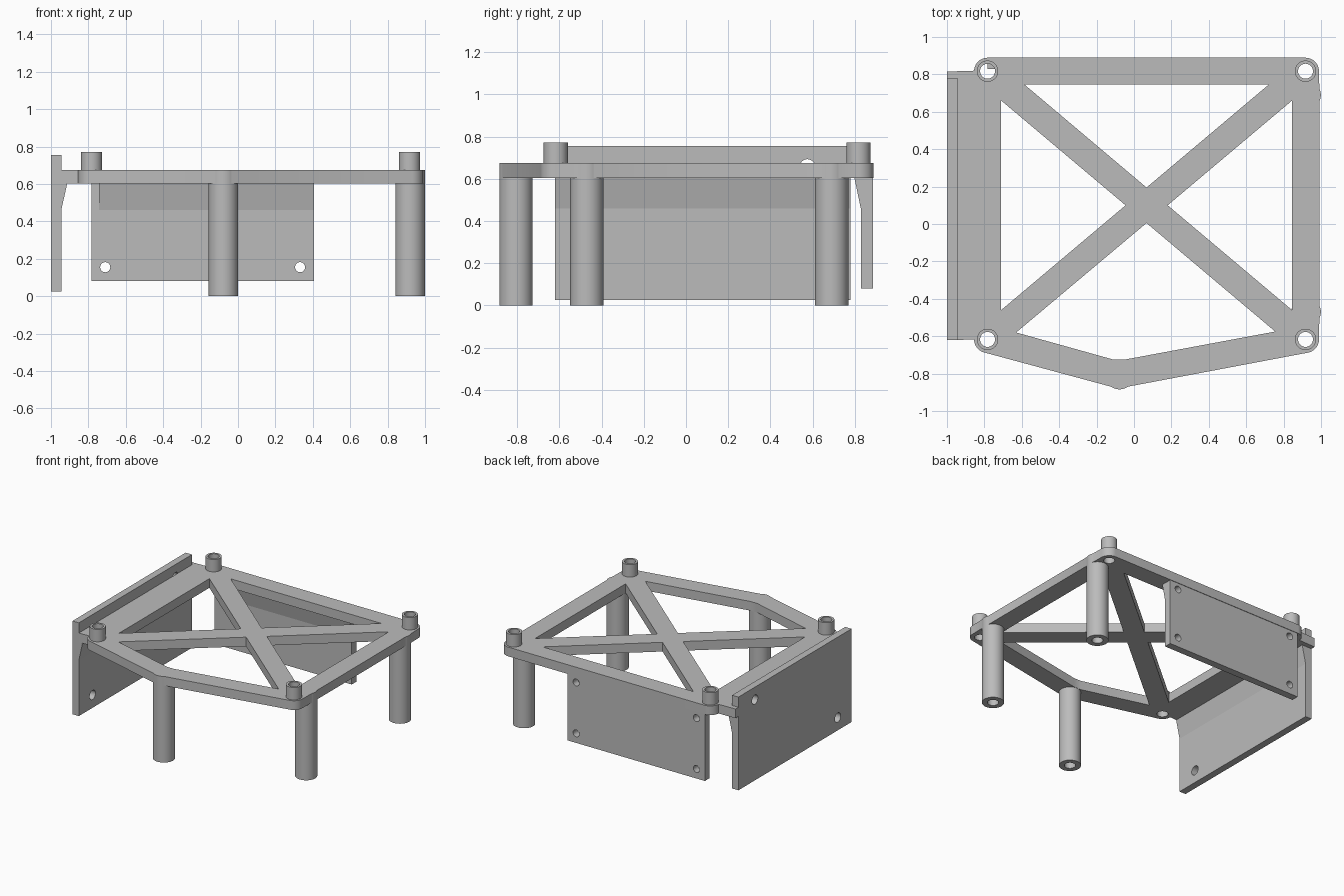
import bpy, bmesh, math
from mathutils import Matrix

if "Cube" in bpy.data.objects:
    bpy.data.objects.remove(bpy.data.objects["Cube"], do_unlink=True)

grey = bpy.data.materials.new("plain_grey")
grey.use_nodes = True
GREY = (0.5, 0.5, 0.5, 1)
grey.diffuse_color = GREY
grey.node_tree.nodes["Principled BSDF"].inputs["Base Color"].default_value = GREY

# Profile planes: columns are where the profile's u, v and its depth point
FLAT = Matrix.Identity(3)
FACING_Y = Matrix(((1, 0, 0), (0, 0, 1), (0, 1, 0)))   # u = x, v = z, depth = y
FACING_X = Matrix(((0, 0, 1), (1, 0, 0), (0, 1, 0)))   # u = y, v = z, depth = x


def arc(centre, radius, start, end, steps=14):
    angles = [math.radians(start + (end - start) * i / steps) for i in range(steps + 1)]
    return [(centre[0] + radius * math.cos(a), centre[1] + radius * math.sin(a)) for a in angles]


def circle(centre, radius):
    return arc(centre, radius, 0, 360, 40)[:-1]


def rect(u0, u1, v0, v1):
    return [(u0, v0), (u1, v0), (u1, v1), (u0, v1)]


def extrude(name, loops, low, high, plane=FLAT):
    """Fill an outline with its inner holes and extrude it from low to high."""
    curve = bpy.data.curves.new(name, "CURVE")
    curve.dimensions = "2D"
    curve.fill_mode = "BOTH"
    curve.extrude = (high - low) / 2
    for loop in loops:
        spline = curve.splines.new("POLY")
        spline.points.add(len(loop) - 1)
        for point, (u, v) in zip(spline.points, loop):
            point.co = (u, v, 0, 1)
        spline.use_cyclic_u = True
    temp = bpy.data.objects.new(name + "_profile", curve)
    bpy.context.collection.objects.link(temp)
    graph = bpy.context.evaluated_depsgraph_get()
    mesh = bpy.data.meshes.new_from_object(temp.evaluated_get(graph))
    bpy.data.objects.remove(temp, do_unlink=True)
    bpy.data.curves.remove(curve)

    bm = bmesh.new()
    bm.from_mesh(mesh)
    bmesh.ops.remove_doubles(bm, verts=bm.verts, dist=0.0005)
    for vert in bm.verts:
        vert.co.z += (low + high) / 2
        vert.co = plane @ vert.co
    bmesh.ops.recalc_face_normals(bm, faces=bm.faces)
    bm.to_mesh(mesh)
    bm.free()
    mesh.name = name
    mesh.materials.clear()
    mesh.materials.append(grey)
    obj = bpy.data.objects.new(name, mesh)
    bpy.context.collection.objects.link(obj)
    bpy.ops.object.select_all(action="DESELECT")
    obj.select_set(True)
    bpy.context.view_layer.objects.active = obj
    bpy.ops.object.shade_smooth_by_angle(angle=math.radians(30))
    return obj


LEFT, RIGHT, FRONT, BACK = -0.783, 0.917, -0.617, 0.817
UNDER, TOP = 0.603, 0.675
CORNER_R, LEG_R, BORE_R = 0.072, 0.079, 0.04
corners = {"front_right": (LEFT, FRONT), "front_left": (RIGHT, FRONT),
           "back_left": (RIGHT, BACK), "back_right": (LEFT, BACK)}
legs = {"front_leg": (-0.078, -0.805), "left_front_leg": (0.92, -0.47),
        "left_back_leg": (0.92, 0.69)}

# Frame plate: rounded outline, four openings around the cross brace, four bores
outline = (
    arc(corners["front_right"], CORNER_R, 180, 255)
    + arc(legs["front_leg"], LEG_R, 235, 305)
    + arc(corners["front_left"], CORNER_R, 281, 360)
    + arc(legs["left_front_leg"], LEG_R, -26, 26)
    + arc(legs["left_back_leg"], LEG_R, -26, 26)
    + arc(corners["back_left"], CORNER_R, 0, 90)
    + arc(corners["back_right"], CORNER_R, 90, 178)
    + [(-1, 0.815), (-1, 0.78), (-0.945, 0.78), (-0.945, -0.62)]
)
openings = [
    [(-0.585, 0.745), (0.067, 0.195), (0.72, 0.745)],
    [(-0.71, 0.66), (-0.71, -0.46), (-0.045, 0.1)],
    [(0.845, 0.66), (0.18, 0.1), (0.845, -0.46)],
    [(0.067, 0.005), (-0.63, -0.58), (-0.11, -0.725), (-0.05, -0.725), (0.755, -0.575)],
]
bores = [circle(c, BORE_R) for c in corners.values()]
extrude("frame_plate", [outline] + openings + bores, UNDER, TOP)

# Hollow bosses on the corners and hollow legs below
for name, centre in corners.items():
    extrude(name + "_boss", [circle(centre, 0.057), circle(centre, BORE_R)], TOP, 0.772)
for name, centre in legs.items():
    extrude(name, [circle(centre, LEG_R), circle(centre, BORE_R)], 0, UNDER)

# Back panel with four screw holes, and the wedge that braces it
screws = [circle((x, z), 0.027) for x in (-0.71, 0.332) for z in (0.155, 0.553)]
extrude("back_panel", [rect(LEFT, 0.405, 0.08, UNDER)] + screws, 0.828, 0.885, FACING_Y)
extrude("back_wedge", [[(0.828, 0.46), (0.828, UNDER), (0.798, UNDER)]],
        -0.743, 0.405, FACING_X)

# Right panel with two diagonal holes, and its wedge
holes = [circle((0.575, 0.657), 0.036), circle((-0.45, 0.125), 0.036)]
extrude("right_panel", [rect(-0.62, 0.78, 0.025, 0.755)] + holes, -1, -0.945, FACING_X)
extrude("right_wedge", [[(-0.945, 0.46), (-0.945, UNDER), (-0.913, UNDER)]],
        -0.62, 0.78, FACING_Y)
